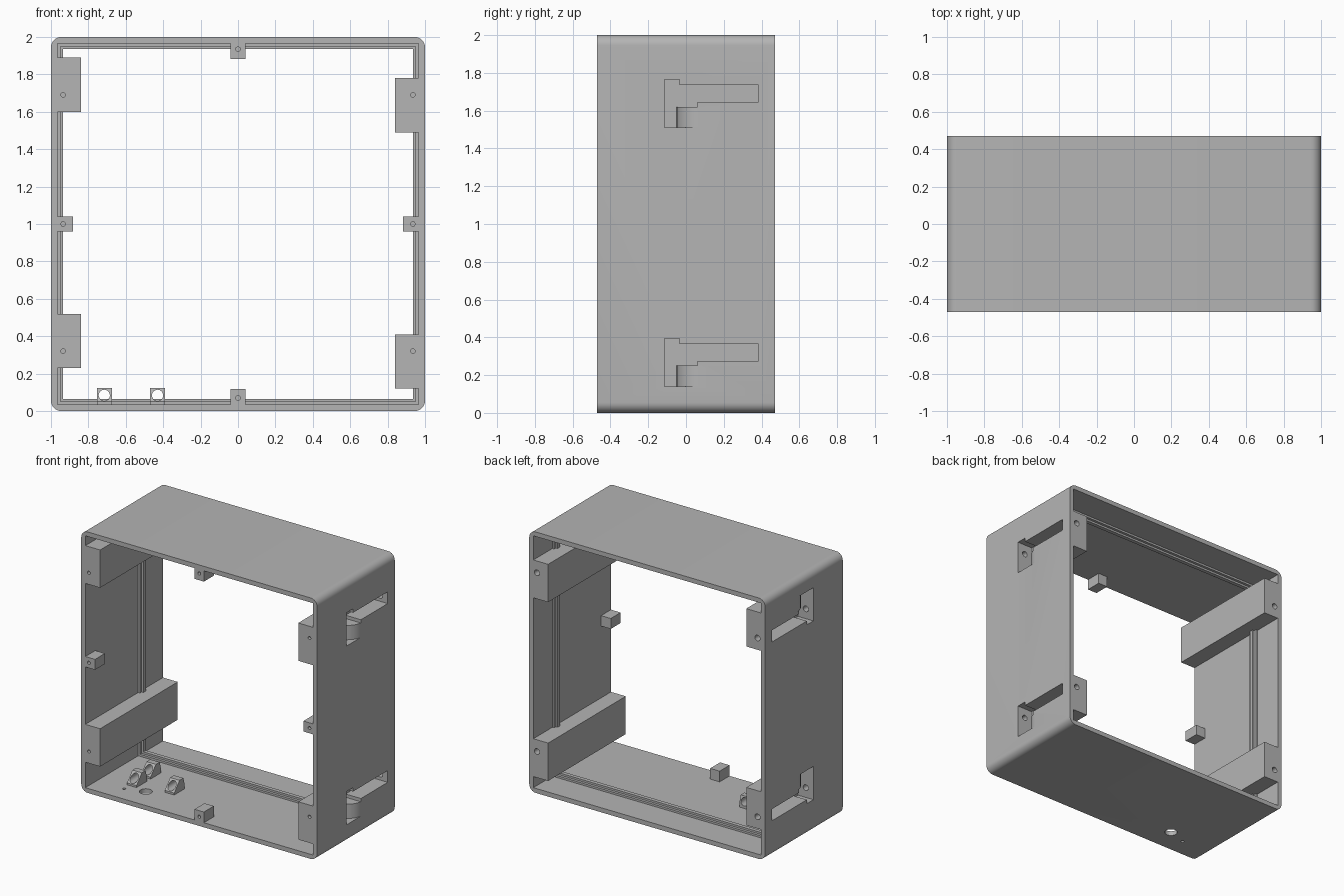
import bpy, bmesh, math
from mathutils import Vector

cube = bpy.data.objects.get("Cube")
if cube:
    bpy.data.objects.remove(cube)

grey = bpy.data.materials.new("plain_grey")
grey.use_nodes = True
COLOUR = (0.46, 0.46, 0.46, 1)
grey.diffuse_color = COLOUR
grey.node_tree.nodes["Principled BSDF"].inputs["Base Color"].default_value = COLOUR

HALF, DEPTH, INNER = 1.0, 0.47, 0.965


def prism(name, pts, axis, lo, hi):
    """Extrude a 2D outline along an axis; outline uses the other two axes in order."""
    bm = bmesh.new()

    def place(p, h):
        c = list(p)
        c.insert("xyz".index(axis), h)
        return bm.verts.new(Vector(c))
    a = [place(p, lo) for p in pts]
    b = [place(p, hi) for p in pts]
    bm.faces.new(a)
    bm.faces.new(b)
    for i in range(len(pts)):
        j = (i + 1) % len(pts)
        bm.faces.new((a[i], a[j], b[j], b[i]))
    bmesh.ops.recalc_face_normals(bm, faces=bm.faces)
    mesh = bpy.data.meshes.new(name)
    bm.to_mesh(mesh)
    bm.free()
    ob = bpy.data.objects.new(name, mesh)
    bpy.context.scene.collection.objects.link(ob)
    mesh.materials.append(grey)
    return ob


def rect(a0, a1, b0, b1):
    return [(a0, b0), (a1, b0), (a1, b1), (a0, b1)]


def circle(a, b, r, n=24):
    return [(a + r * math.cos(t * math.tau / n), b + r * math.sin(t * math.tau / n)) for t in range(n)]


def square(half):
    return rect(-half, half, 1 - half, 1 + half)


def cut(ob, cutters):
    for c in cutters:
        c.hide_render = True
        m = ob.modifiers.new("cut", "BOOLEAN")
        m.operation, m.solver, m.object = "DIFFERENCE", "EXACT", c
    dg = bpy.context.evaluated_depsgraph_get()
    mesh = bpy.data.meshes.new_from_object(ob.evaluated_get(dg))
    ob.modifiers.clear()
    ob.data = mesh


def discard(cutters):
    for c in cutters:
        bpy.data.objects.remove(c)


# Outer shell: rounded square tube
R = 0.055
outline = []
for k, (sx, sz) in enumerate([(1, 1), (-1, 1), (-1, -1), (1, -1)]):
    for i in range(9):
        t = (k + i / 8) * math.pi / 2
        outline.append((sx * (HALF - R) + R * math.cos(t), 1 + sz * (HALF - R) + R * math.sin(t)))
shell = prism("shell", outline, "y", -DEPTH, DEPTH)
floor_cuts = [prism("cavity_cutter", square(INNER), "y", -1, 1),
              prism("cable_hole_cutter", circle(-0.585, -0.28, 0.045, 32), "z", -0.1, 0.2),
              prism("pin_hole_cutter", circle(-0.735, -0.33, 0.012), "z", -0.1, 0.2)]
cut(shell, floor_cuts)
discard(floor_cuts)

# Stepped inner ledge
ledges = []
for name, half, y0, y1 in [("ledge_low", 0.95, 0.17, 0.24), ("ledge_high", 0.935, 0.19, 0.22)]:
    ledge = prism(name, square(INNER), "y", y0, y1)
    hole = [prism("ledge_cutter", square(half), "y", -1, 1)]
    cut(ledge, hole)
    discard(hole)
    ledges.append(ledge)

# Corner mounting blocks with keyed slots; the -x side is turned half round
for side, label in [(1, "left"), (-1, "right")]:
    for zc, level in [(1.69, "upper"), (0.32, "lower")]:
        def box(name, x0, x1, y0, y1, z0, z1):
            return prism(name, rect(side * x0, side * x1, zc + side * z0, zc + side * z1), "y", y0, y1)
        block = box(f"{level}_{label}_block", 0.84, INNER, -DEPTH, DEPTH, -0.2, 0.09)
        deep = 0.87
        # Curved ramp in the lower pocket
        ramp = [(1.02, -0.115), (deep, -0.115), (deep, -0.05)]
        for i in range(1, 9):
            t = i / 8 * math.pi / 2
            ramp.append((deep + (1 - deep) * math.sin(t), 0.075 - 0.125 * math.cos(t)))
        ramp.append((1.02, 0.075))
        ramp = [(side * x, y) for x, y in ramp]
        zs = sorted((zc - side * 0.18, zc - side * 0.069))
        hx = side * 0.935
        slots = [box("arm_cutter", deep, 1.02, -0.06, 0.385, -0.045, 0.045),
                 box("mid_cutter", deep, 1.02, -0.115, 0.06, -0.07, 0.045),
                 box("head_cutter", deep, 1.02, -0.115, -0.035, -0.07, 0.075),
                 prism("ramp_cutter", ramp, "z", *zs)]
        holes = [prism("screw_cutter", circle(hx, zc, 0.012), "y", -0.6, -0.35),
                 prism("bore_cutter", circle(hx, zc, 0.022), "y", -0.2, 0.6)]
        cut(block, slots + holes)
        for ob in [shell] + ledges:
            cut(ob, slots)
        discard(slots + holes)

# Small screw bosses at the middle of each side
W, TIP = 0.04, 0.883
for name, shape, centre in [
        ("left_boss", rect(TIP, INNER, 1 - W, 1 + W), (0.935, 1)),
        ("right_boss", rect(-INNER, -TIP, 1 - W, 1 + W), (-0.935, 1)),
        ("top_boss", rect(-W, W, 1 + TIP, 1 + INNER), (0, 1.935)),
        ("bottom_boss", rect(-W, W, 1 - INNER, 1 - TIP), (0, 0.07))]:
    boss = prism(name, shape, "y", -DEPTH, -0.35)
    hole = [prism("boss_cutter", circle(*centre, 0.012), "y", -0.6, -0.39)]
    cut(boss, hole)
    discard(hole)

# Sloped cable eyelets on the floor
F = 1 - INNER
for i, (x, y) in enumerate([(-0.715, -0.2), (-0.715, -0.03), (-0.43, -0.15)]):
    eye = prism(f"cable_eyelet_{i + 1}", [(y - 0.065, F), (y + 0.06, F), (y + 0.06, 0.07),
                                          (y + 0.045, 0.123), (y, 0.123), (y - 0.065, 0.05)],
                "x", x - 0.04, x + 0.04)
    hole = [prism("eyelet_cutter", circle(x, 0.084, 0.03), "y", -0.45, 0.3)]
    cut(eye, hole)
    discard(hole)

# Smooth the rounded surfaces, keep the edges sharp
for ob in bpy.context.scene.collection.objects:
    if ob.type == "MESH" and grey.name in ob.data.materials:
        bpy.ops.object.select_all(action="DESELECT")
        ob.select_set(True)
        bpy.context.view_layer.objects.active = ob
        bpy.ops.object.shade_smooth_by_angle(angle=math.radians(30))
